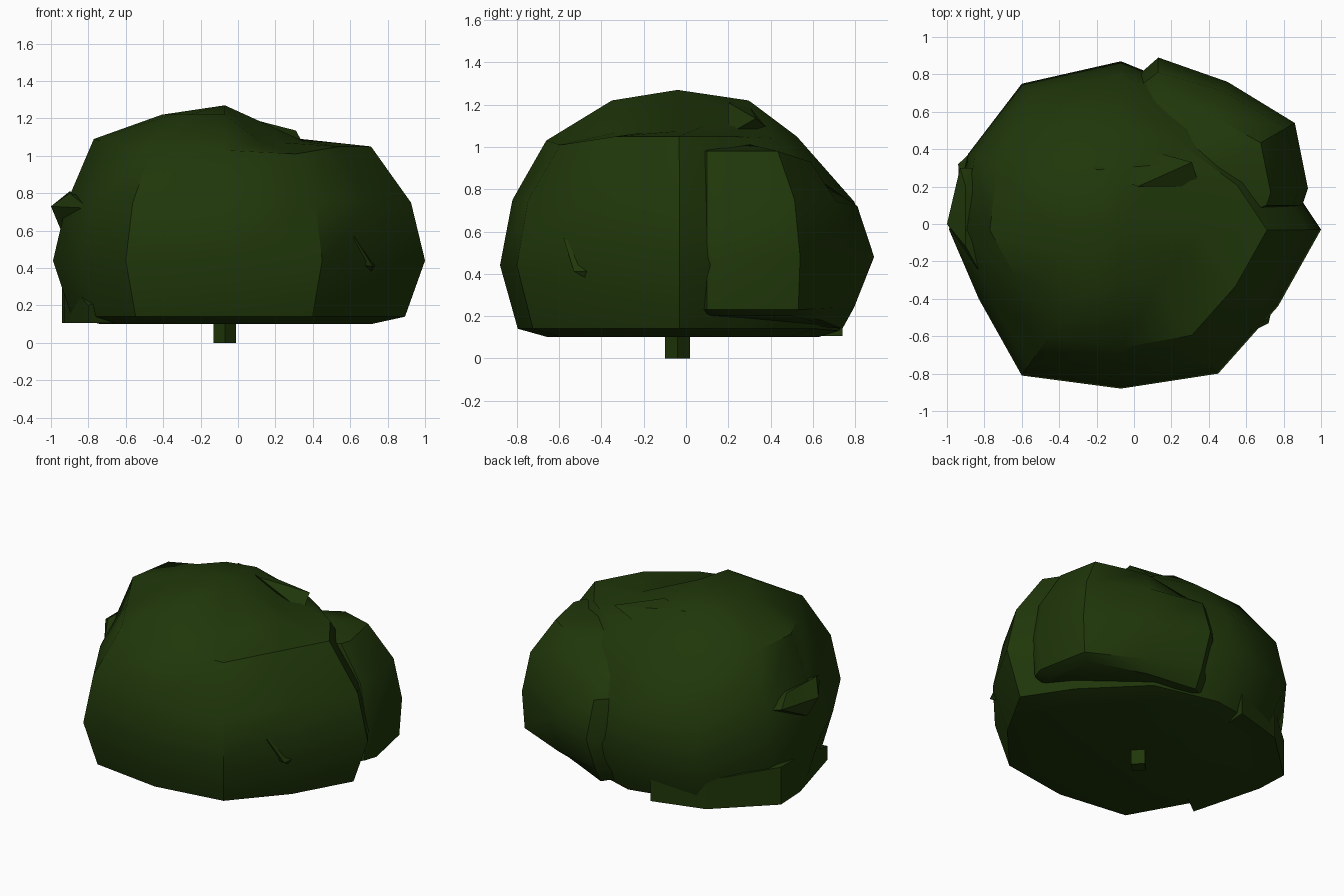
import bpy, bmesh, math

if "Cube" in bpy.data.objects:
    bpy.data.objects.remove(bpy.data.objects["Cube"])

green = bpy.data.materials.new("dark leaf green")
green.diffuse_color = (0.014, 0.038, 0.003, 1)
green.use_nodes = True
green.node_tree.nodes["Principled BSDF"].inputs["Base Color"].default_value = green.diffuse_color


def finish(bm, name, angle):
    bmesh.ops.recalc_face_normals(bm, faces=bm.faces[:])
    mesh = bpy.data.meshes.new(name)
    bm.to_mesh(mesh)
    bm.free()
    mesh.materials.append(green)
    ob = bpy.data.objects.new(name, mesh)
    bpy.context.collection.objects.link(ob)
    bpy.ops.object.select_all(action='DESELECT')
    ob.select_set(True)
    bpy.context.view_layer.objects.active = ob
    bpy.ops.object.shade_smooth_by_angle(angle=math.radians(angle))


def blob(name, centre, outline, rings, top, tweak={}, angle=38):
    """Scale a footprint outline ring by ring; tweak = {(ring, index): (scale, z)}."""
    bm = bmesh.new()
    cx, cy = centre
    n = len(outline)
    loops = []
    for r, ring in enumerate(rings):
        loop = []
        for i, (x, y) in enumerate(outline):
            s, z = tweak.get((r, i), ring)
            loop.append(bm.verts.new((cx + (x - cx) * s, cy + (y - cy) * s, z)))
        loops.append(loop)
    for a, b in zip(loops, loops[1:]):
        for i in range(n):
            j = (i + 1) % n
            bm.faces.new((a[i], a[j], b[j], b[i]))
    bm.faces.new(loops[0][::-1])
    pole = bm.verts.new((cx, cy, top))
    for i in range(n):
        bm.faces.new((loops[-1][i], loops[-1][(i + 1) % n], pole))
    finish(bm, name, angle)


def hull(name, points):
    bm = bmesh.new()
    for p in points:
        bm.verts.new(p)
    bmesh.ops.convex_hull(bm, input=bm.verts[:])
    finish(bm, name, 25)


# Main foliage dome, with a lowered front right shoulder
blob("bush_body", (-0.07, -0.04),
     [(1, -.03), (.78, .3), (.4, .68), (-.07, .87), (-.6, .75), (-.94, .4),
      (-.98, -.03), (-.83, -.4), (-.6, -.81), (-.07, -.88), (.45, -.8), (.77, -.44)],
     [(.73, .1), (.9, .14), (1, .44), (.93, .75), (.73, 1.05), (.37, 1.22)], 1.27,
     {(5, 0): (.4, 1.075), (5, 10): (.37, 1.07), (5, 11): (.37, 1.07),
      (5, 1): (.37, 1.1), (5, 2): (.4, 1.13), (4, 6): (.77, 1.09),
      (4, 2): (.66, 1.04), (4, 3): (.62, 1.05), (4, 4): (.68, 1.05),
      (4, 10): (.73, 1.01), (4, 9): (.74, 1.03), (4, 5): (.76, 1.08),
      (3, 3): (.92, .74), (2, 5): (.94, .44), (3, 5): (.9, .75),
      (1, 4): (.86, .14), (1, 3): (.84, .13), (2, 6): (1.01, .44)})

# Steep lobe at the back right
blob("back_right_lobe", (.1, .1),
     [(.9, .1), (.93, .19), (.86, .54), (.5, .76), (.13, .89), (-.2, .6), (-.2, .1), (.4, -.1)],
     [(.88, .2), (.98, .23), (1, .48), (.94, .75), (.76, .98)], 1.06,
     {(4, 3): (.74, .93), (4, 4): (.7, .83), (3, 4): (.9, .72), (3, 3): (.93, .74),
      (0, 4): (.81, .14), (1, 4): (.88, .24), (0, 3): (.82, .18), (1, 3): (.92, .24),
      (4, 5): (.7, .9), (0, 2): (.9, .2)}, angle=35)

# Low skirt at the back left
hull("back_left_skirt", [(x, y, z) for x, y, h in
     [(-.94, .32, .36), (-.6, .64, .3), (-.25, .74, .25), (-.93, .1, .35),
      (-.8, -.38, .2), (-.3, 0, .36)]
     for z in (.105, h)])

# Leaf tufts standing out of the foliage
hull("left_tuft", [(-1, 0, .73), (-.9, -.12, .8), (-.8, -.3, .72), (-.93, .3, .74),
                   (-.9, .2, .81), (-.95, .05, .61), (-.7, 0, .75), (-.8, .3, .7)])
hull("top_tuft", [(.02, .2, 1.21), (-.2, .29, 1.215), (.25, .28, 1.14), (.31, .33, 1.135),
                  (.35, .2, 1.06), (.06, .4, 1.08), (-.3, .36, 1.1)])
hull("front_tuft", [(.6, -.52, .42), (.77, -.3, .42), (.72, -.53, .41), (.7, -.4, .34),
                    (.62, -.58, .57)])

# Square stem, turned corner to the front
hull("stem", [(-.07 + dx, -.04 + dy, z) for z in (0, .2)
              for dx, dy in ((.06, 0), (-.06, 0), (0, .06), (0, -.06))])
